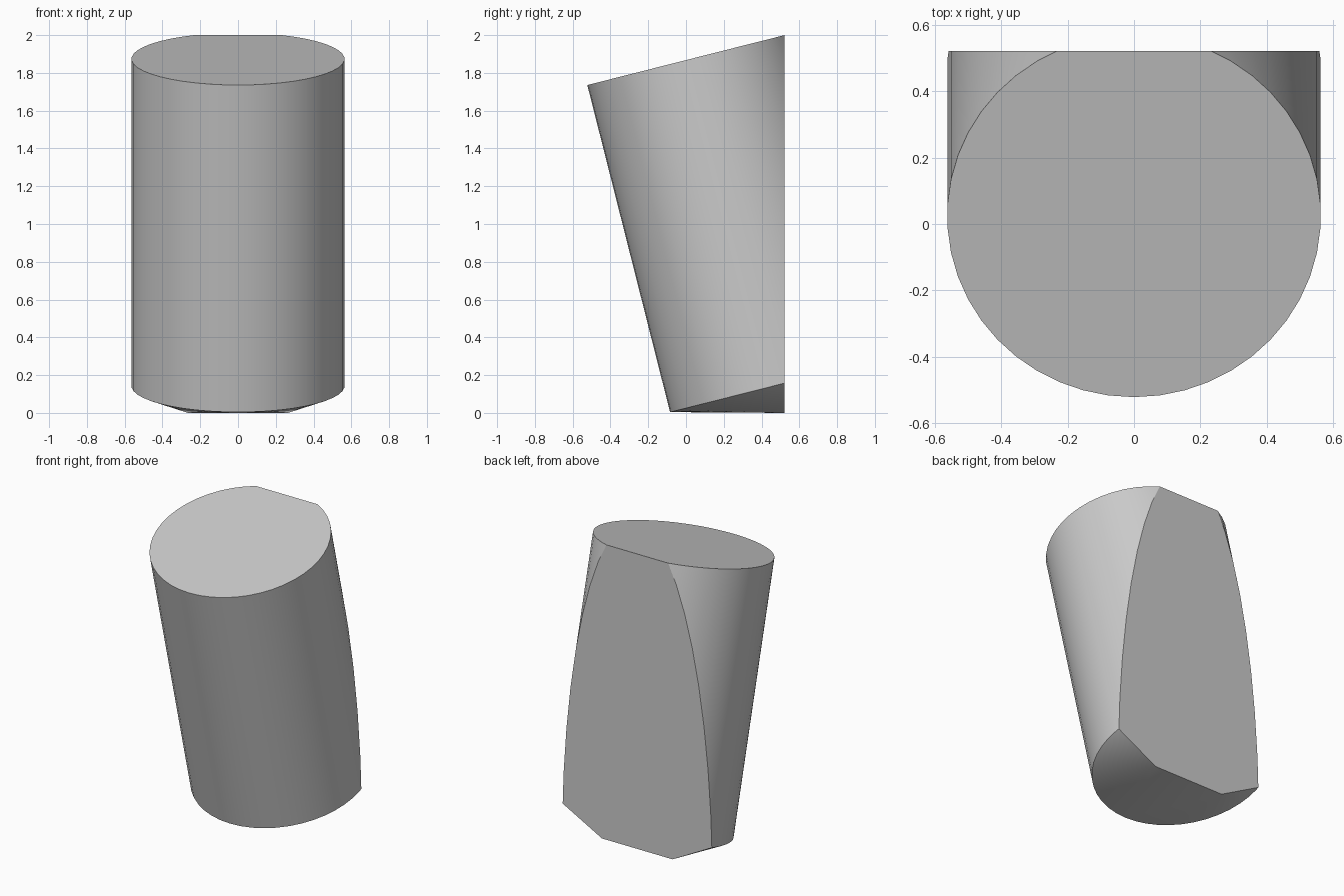
import bpy
import bmesh
from math import radians, cos, sin
from mathutils import Matrix, Vector

cube = bpy.data.objects.get("Cube")
if cube:
    bpy.data.objects.remove(cube, do_unlink=True)

SIDES, RADIUS, LENGTH = 46, 0.564, 1.786
TILT = radians(14.2)
BACK = 0.5225

# Plain grey material
grey = bpy.data.materials.new("plain_grey")
grey.use_nodes = True
colour = (0.6, 0.6, 0.6, 1)
grey.diffuse_color = colour
grey.node_tree.nodes["Principled BSDF"].inputs["Base Color"].default_value = colour

# Cylinder leaning forward, hung from its top centre
bm = bmesh.new()
top = Vector((0, -BACK + RADIUS * cos(TILT), 2 - (BACK * 2 - RADIUS * cos(TILT)) * sin(TILT) / cos(TILT)))
place = (Matrix.Translation(top) @ Matrix.Rotation(TILT, 4, 'X')
         @ Matrix.Translation((0, 0, -LENGTH / 2)))
bmesh.ops.create_cone(bm, cap_ends=True, segments=SIDES, radius1=RADIUS,
                      radius2=RADIUS, depth=LENGTH)
# Put a corner at the front
front = min(bm.verts, key=lambda v: (round(v.co.y, 4), v.co.x))
turn = Vector((front.co.x, front.co.y)).angle_signed(Vector((0, -1)))
bmesh.ops.transform(bm, matrix=place @ Matrix.Rotation(-turn, 4, 'Z'), verts=bm.verts)

# Upright flat back
bmesh.ops.bisect_plane(bm, geom=bm.verts[:] + bm.edges[:] + bm.faces[:],
                       plane_co=(0, BACK, 0), plane_no=(0, 1, 0), clear_outer=True)

# Faceted foot tapering to a short ground edge at the back
bmesh.ops.delete(bm, geom=bm.edges[:] + bm.faces[:], context='EDGES_FACES')
for x in (-0.265, 0.265):
    bm.verts.new((x, BACK, 0))
bmesh.ops.convex_hull(bm, input=bm.verts[:])
bmesh.ops.dissolve_limit(bm, angle_limit=radians(0.3), verts=bm.verts[:], edges=bm.edges[:])
bmesh.ops.recalc_face_normals(bm, faces=bm.faces[:])

mesh = bpy.data.meshes.new("leaning_block")
bm.to_mesh(mesh)
bm.free()
mesh.materials.append(grey)
block = bpy.data.objects.new("leaning_block", mesh)
bpy.context.collection.objects.link(block)
bpy.context.view_layer.objects.active = block
block.select_set(True)
bpy.ops.object.shade_smooth_by_angle(angle=radians(30))
